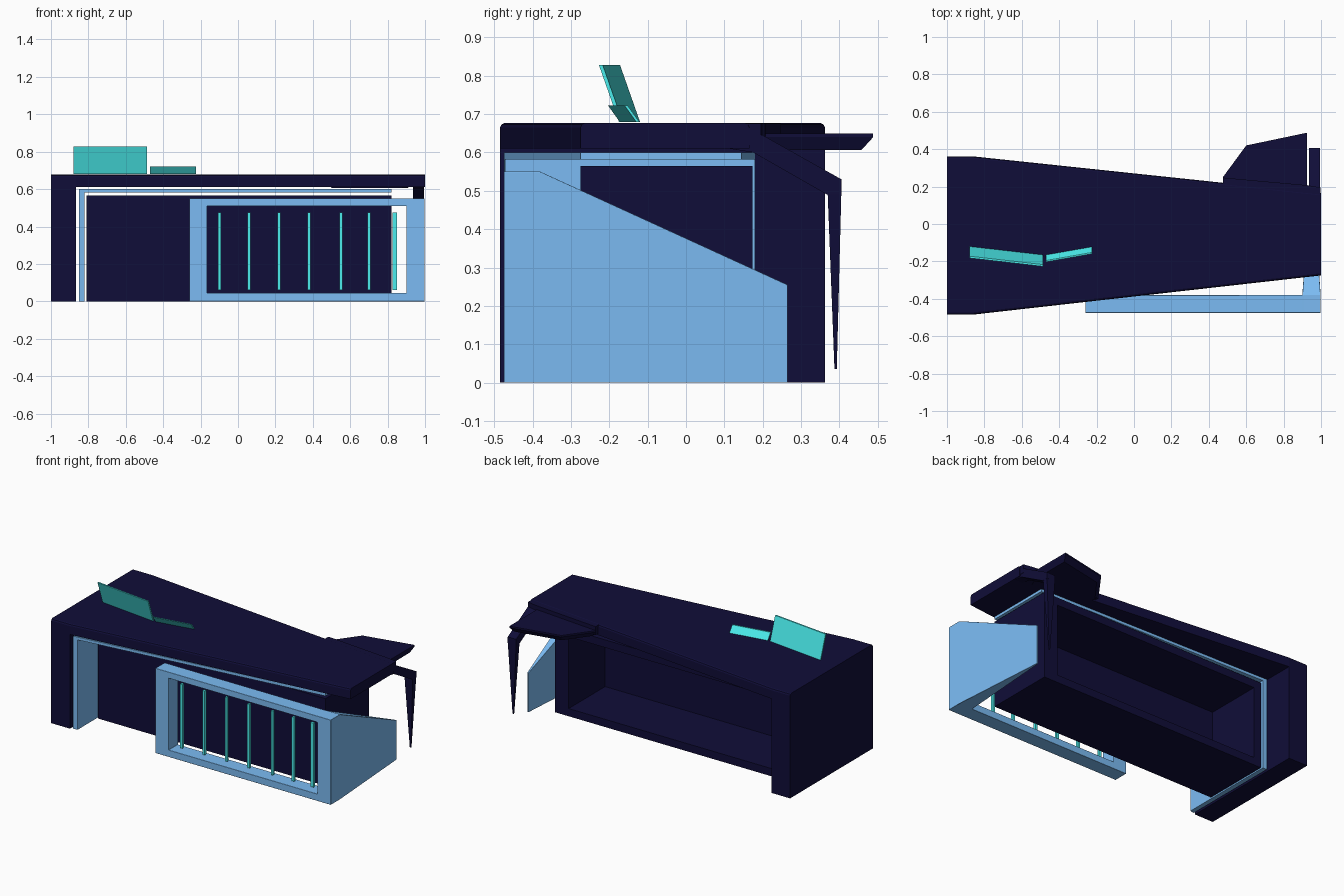
import bpy, bmesh
from mathutils import Vector

if "Cube" in bpy.data.objects:
    bpy.data.objects.remove(bpy.data.objects["Cube"])


def material(name, color):
    m = bpy.data.materials.new(name)
    m.diffuse_color = (*color, 1)
    m.use_nodes = True
    m.node_tree.nodes["Principled BSDF"].inputs["Base Color"].default_value = m.diffuse_color
    return m


NAVY = material("navy", (0.005, 0.004, 0.04))
BLUE = material("light_blue", (0.2, 0.5, 0.9))
TEAL = material("teal", (0.07, 0.85, 0.85))


def loft(name, rings, mat):
    """Bridge equal-length point rings and cap both ends."""
    bm = bmesh.new()
    vs = [[bm.verts.new(p) for p in r] for r in rings]
    n = len(rings[0])
    for a, b in zip(vs, vs[1:]):
        for i in range(n):
            j = (i + 1) % n
            bm.faces.new((a[i], a[j], b[j], b[i]))
    bm.faces.new(vs[0])
    bm.faces.new(vs[-1])
    bmesh.ops.recalc_face_normals(bm, faces=bm.faces[:])
    me = bpy.data.meshes.new(name)
    bm.to_mesh(me)
    bm.free()
    me.materials.append(mat)
    ob = bpy.data.objects.new(name, me)
    bpy.context.collection.objects.link(ob)
    return ob


def along_y(profile, front, back):
    """Two rings of an x-z profile; front/back give y for each x."""
    return [[(x, f(x), z) for x, z in profile] for f in (front, back)]


def along_x(profile, x0, x1):
    return [[(x, y, z) for y, z in profile] for x in (x0, x1)]


def rect(x0, x1, z0, z1):
    return [(x0, z0), (x1, z0), (x1, z1), (x0, z1)]


def taper(y0, y1, x0, x1):
    return lambda x: y0 + (y1 - y0) * (x - x0) / (x1 - x0)


def flat(y):
    return lambda x: y


# desk top: tapered slab with rounded long edges
def slab(x, y0, y1):
    edge = [(0, .61), (0, .665), (.004, .673), (.012, .677)]
    return ([(x, y0 + d, z) for d, z in edge]
            + [(x, y1 - d, z) for d, z in reversed(edge)])


loft("desk_top", [slab(-1, -.485, .362), slab(-.865, -.485, .362),
                  slab(1, -.275, .165)], NAVY)
# full-depth left leg
loft("desk_leg", along_y(rect(-1, -.865, 0, .61), flat(-.485), flat(.362)), NAVY)

# thin inner liner under the top
loft("inner_liner", along_y(
    [(-.85, 0), (-.82, 0), (-.82, .582), (.82, .582), (.82, .6), (-.85, .6)],
    taper(-.475, -.275, -.85, .82), taper(.18, .145, -.85, .82)), BLUE)

# cabinet with a recess open at the back
outer, inner = rect(-.81, .82, 0, .565), rect(-.76, .72, .05, .515)
loft("cabinet", along_y(outer, flat(-.275), flat(.173))
     + along_y(inner, flat(.173), flat(-.2)), NAVY)

# front frame joined with the side panel, which slopes and thins to the back
frame = loft("front_frame", along_y(
    [(-.26, 0), (.91, 0), (.91, .045), (-.165, .045), (-.165, .51), (.91, .51), (.91, .55), (-.26, .55)],
    flat(-.475), flat(-.38)), BLUE)
profile = [(-.475, 0), (-.38, 0), (.265, 0), (.265, .255), (-.38, .55), (-.475, .55)]
side = loft("side_panel_helper", [
    [(.9 + .045 * max(0, y + .38) / .645, y, z) for y, z in profile],
    [(.998 - .045 * max(0, y + .38) / .645, y, z) for y, z in profile]], BLUE)
side.hide_render = True
side.hide_set(True)
u = frame.modifiers.new("join_side", "BOOLEAN")
u.operation, u.solver, u.object = "UNION", "EXACT", side
b = frame.modifiers.new("bevel", "BEVEL")
b.width, b.segments, b.limit_method = .01, 3, "ANGLE"

# grille bars
for i, x in enumerate((-.1, .06, .22, .38, .55, .7, .837)):
    w = .012 if i == 6 else .008
    loft(f"grille_bar_{i + 1}", along_y(rect(x - w, x + w, .06, .475),
                                        flat(-.438), flat(-.422)), TEAL)

# rear wing shelf with chamfered underside
wing = [(.475, .25), (.6, .42), (.925, .488), (.925, .205), (.88, .13), (.475, .15)]
low = [(.5, .245), (.615, .398), (.91, .458), (.91, .205), (.88, .13), (.5, .15)]
loft("wing_shelf", [[(x, y, .607) for x, y in low],
                    [(x, y, .64) for x, y in wing],
                    [(x, y, .65) for x, y in wing]], NAVY)
# filler strip where the wing meets the desk top
strip = [(.475, .15), (.475, .248), (.93, .207), (.997, .195), (.997, .1)]
loft("wing_root", [[(x, y, z) for x, y in strip] for z in (.62, .675)], NAVY)

# slanted bracket and tapered pointed leg
loft("leg_bracket", along_x(
    [(.1, .612), (.175, .6), (.368, .49), (.405, .49), (.405, .53), (.2, .645), (.1, .645)],
    .935, .995), NAVY)


def square(cx, cy, z, hx, hy):
    return [(cx + a * hx, cy + b * hy, z) for a, b in ((-1, -1), (1, -1), (1, 1), (-1, 1))]


loft("pointed_leg", [square(.965, .39, .035, .004, .003),
                     square(.965, .387, .5, .03, .018)], NAVY)


# tilted screens standing on the desk top
def screen(name, left, right, lean, z0, z1, thick):
    d = Vector((0, thick, 0))
    l, r = Vector((*left, z0)), Vector((*right, z0))
    up = Vector((0, lean, z1 - z0))
    ring = [l, r, r + up, l + up]
    loft(name, [[p - d for p in ring], ring], TEAL)


screen("large_screen", (-.88, -.12), (-.487, -.165), -.052, .68, .828, .01)
screen("small_screen", (-.47, -.165), (-.225, -.122), -.03, .68, .722, .008)
